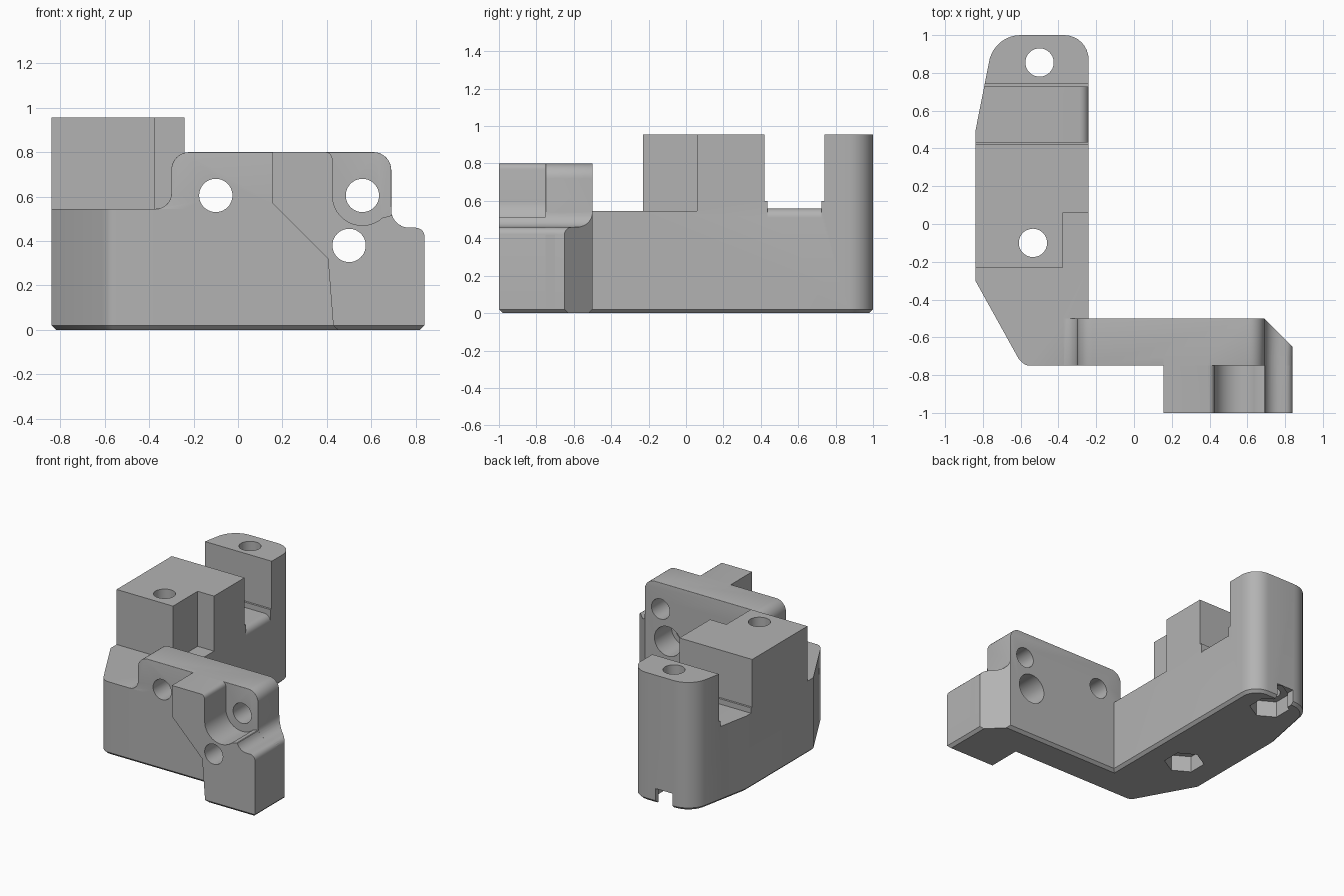
import bpy, bmesh, math
from mathutils import Vector

if "Cube" in bpy.data.objects:
    bpy.data.objects.remove(bpy.data.objects["Cube"])

grey = bpy.data.materials.new("matte_grey")
grey.use_nodes = True
grey.diffuse_color = (0.45, 0.45, 0.45, 1)
grey.node_tree.nodes["Principled BSDF"].inputs["Base Color"].default_value = (0.45, 0.45, 0.45, 1)


def arc(cx, cy, r, start, end, n=8):
    angles = [math.radians(start + (end - start) * i / n) for i in range(n + 1)]
    return [(cx + r * math.cos(a), cy + r * math.sin(a)) for a in angles]


def prism(name, points, axis, low, high, bevel=None):
    """Extrude a 2D outline along an axis; bevel is a list of (edge rule, width, segments)."""
    place = {"x": lambda p, d: (d, p[0], p[1]),
             "y": lambda p, d: (p[0], d, p[1]),
             "z": lambda p, d: (p[0], p[1], d)}[axis]
    bm = bmesh.new()
    face = bm.faces.new([bm.verts.new(place(p, low)) for p in points])
    grown = bmesh.ops.extrude_face_region(bm, geom=[face])["geom"]
    shift = Vector(place((0, 0), high - low))
    bmesh.ops.translate(bm, vec=shift, verts=[g for g in grown if isinstance(g, bmesh.types.BMVert)])
    bmesh.ops.recalc_face_normals(bm, faces=bm.faces)
    for rule, width, segments in bevel or []:
        edges = [e for e in bm.edges if rule(e.verts[0].co, e.verts[1].co)]
        bmesh.ops.bevel(bm, geom=edges, offset=width, segments=segments, profile=0.5,
                        affect='EDGES', clamp_overlap=True)
    mesh = bpy.data.meshes.new(name)
    bm.to_mesh(mesh)
    bm.free()
    mesh.materials.append(grey)
    obj = bpy.data.objects.new(name, mesh)
    bpy.context.collection.objects.link(obj)
    return obj


def combine(target, other, operation):
    """Apply a boolean at once and drop the second object."""
    mod = target.modifiers.new("boolean", 'BOOLEAN')
    mod.operation, mod.solver, mod.object = operation, 'EXACT', other
    bpy.context.view_layer.update()
    result = bpy.data.meshes.new_from_object(
        target.evaluated_get(bpy.context.evaluated_depsgraph_get()))
    target.modifiers.clear()
    target.data = result
    bpy.data.objects.remove(other)


def cut(target, points, axis, low, high):
    combine(target, prism("cutter", points, axis, low, high), 'DIFFERENCE')


def box(x0, y0, x1, y1):
    return [(x0, y0), (x1, y0), (x1, y1), (x0, y1)]


def circle(x, y, r, n=40, turn=0):
    return arc(x, y, r, turn, turn + 360, n)[:-1]


def bottom(a, b):
    return a.z < 0.001 and b.z < 0.001


# Side arm with its tall post and block
outline = ([(-0.84, -0.30), (-0.61, -0.715)] + arc(-0.55, -0.69, 0.06, 225, 270, 4)
           + [(-0.24, -0.75)] + arc(-0.37, 0.87, 0.13, 0, 90)
           + arc(-0.60, 0.83, 0.17, 90, 165) + [(-0.84, 0.49)])
body = prism("bracket_body", outline, "z", 0, 0.955, [(bottom, 0.02, 1)])
cut(body, box(-1, -1, 0, -0.23), "z", 0.545, 1.2)
cut(body, box(-0.375, -0.5, 0, 0.06), "z", 0.545, 1.2)

# Saddle between block and post, with small ledges and a rounded inner edge
saddle = [(0.42, 1.2), (0.42, 0.6), (0.435, 0.6), (0.435, 0.56),
          (0.725, 0.56), (0.725, 0.6), (0.74, 0.6), (0.74, 1.2)]
cut(body, saddle, "x", -1, 0)
cut(body, arc(-0.29, 0.51, 0.05, 90, 0) + [(-0.2, 0.51), (-0.2, 0.58), (-0.29, 0.58)],
    "y", 0.435, 0.725)

# Front plate with rounded upper rim
right_side = (arc(0.77, 0.54, 0.08, 180, 270) + arc(0.80, 0.42, 0.04, 90, 0, 5) + [(0.84, 0)])
plate_outline = ([(-0.37, 0), (-0.37, 0.545)] + arc(-0.37, 0.615, 0.07, 270, 360)
                 + arc(-0.22, 0.72, 0.08, 180, 90) + arc(0.61, 0.72, 0.08, 90, 0) + right_side)


def upper_rim(a, b):
    return abs(a.y - b.y) < 0.001 and min(a.z, b.z) > 0.538 and max(a.x, b.x) < 0.70


plate = prism("front_plate", plate_outline, "y", -0.75, -0.5,
              [(upper_rim, 0.03, 4), (bottom, 0.02, 1)])
cut(plate, [(0.69, -0.5), (0.84, -0.65), (0.95, -0.65), (0.95, -0.4), (0.69, -0.4)], "z", -0.1, 0.7)

# Front boss with a round seat for the screw head
boss_outline = ([(0.43, 0), (0.405, 0.32), (0.155, 0.57), (0.155, 0.803)]
                + arc(0.395, 0.77, 0.03, 90, 0, 4) + arc(0.56, 0.605, 0.135, 180, 312, 16)
                + [(0.69, 0.515)] + arc(0.77, 0.54, 0.08, 200, 270) + right_side[9:])
boss_outline = [(x, min(z, 0.8)) for x, z in boss_outline]
boss = prism("front_boss", boss_outline, "y", -1, -0.70, [(bottom, 0.02, 1)])
# Clear the screw seat back to the plate face
cut(boss, box(0.44, 0.605, 0.95, 1), "y", -1.1, -0.6)
combine(plate, boss, 'UNION')
combine(body, plate, 'UNION')

# Horizontal screw holes and the rear counterbore
for x, z in ((-0.10, 0.605), (0.56, 0.605), (0.50, 0.38)):
    cut(body, circle(x, z, 0.075), "y", -1.2, -0.3)
cut(body, circle(0.50, 0.38, 0.11), "y", -0.70, -0.4)

# Vertical screw holes with hexagonal nut pockets underneath
for x, y in ((-0.50, 0.855), (-0.535, -0.10)):
    cut(body, circle(x, y, 0.075), "z", -0.2, 1.2)
    cut(body, circle(x, y, 0.138, 6, 30), "z", -0.1, 0.12)
cut(body, box(-0.59, 0.88, -0.45, 1.1), "z", -0.1, 0.11)

bpy.ops.object.select_all(action='DESELECT')
body.select_set(True)
bpy.context.view_layer.objects.active = body
bpy.ops.object.shade_smooth_by_angle(angle=math.radians(25))
